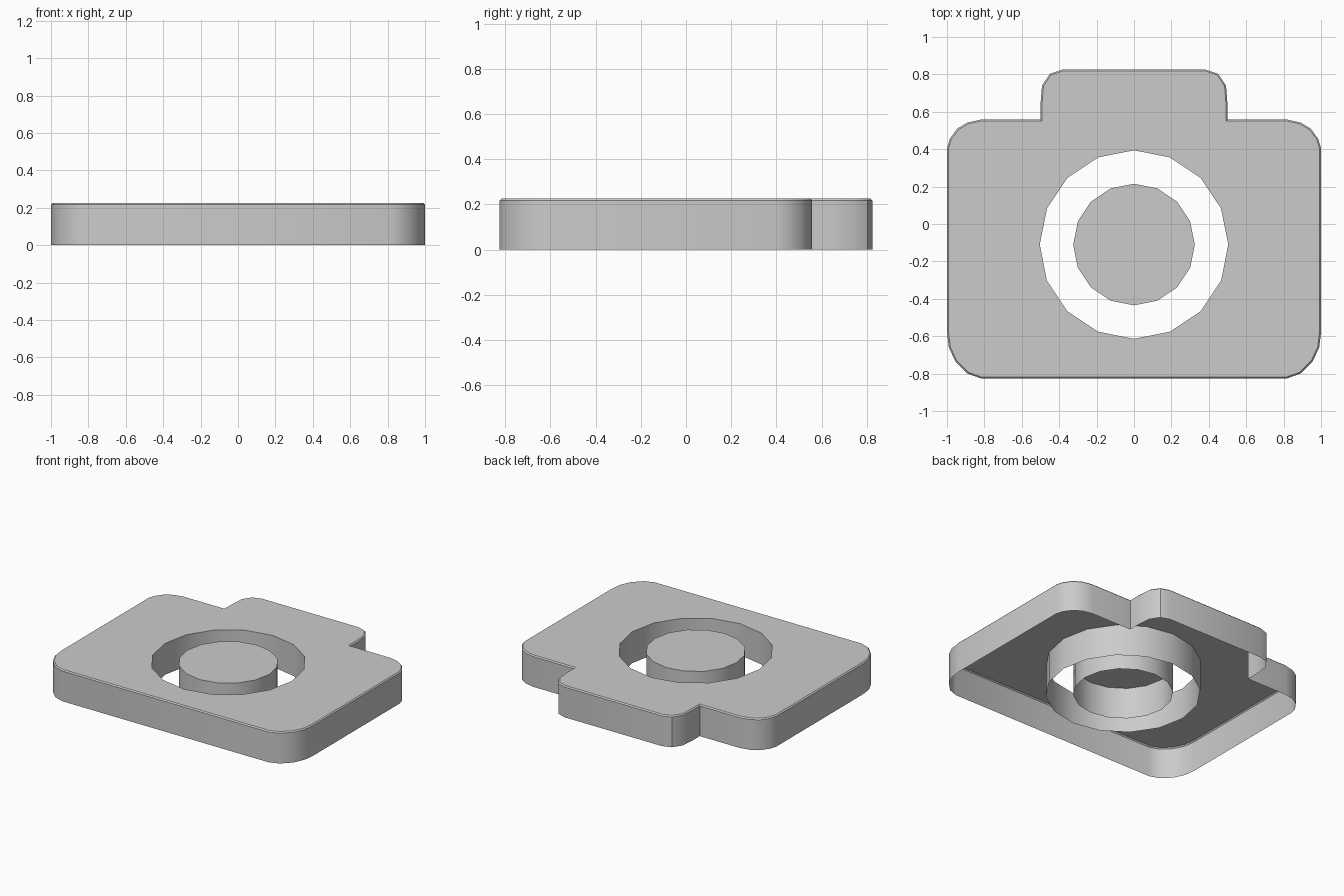
import bpy
import bmesh
from math import sin, cos, tau

if "Cube" in bpy.data.objects:
    bpy.data.objects.remove(bpy.data.objects["Cube"])

HEIGHT = 0.225
CENTRE_Y = -0.11
SIDES = 16


def circle(radius):
    return [(radius * sin(tau * i / SIDES), CENTRE_Y + radius * cos(tau * i / SIDES))
            for i in range(SIDES)]


def make_shell(name, outline, hole=None, bevel=0.0):
    """Flat cap at HEIGHT with walls dropping to the ground, open below."""
    bm = bmesh.new()
    loops = []
    for points in [outline] + ([hole] if hole else []):
        verts = [bm.verts.new((x, y, HEIGHT)) for x, y in points]
        loops.append([bm.edges.new((v, verts[i - 1])) for i, v in enumerate(verts)])
    rims = [e for loop in loops for e in loop]
    if hole:
        bmesh.ops.triangle_fill(bm, edges=rims, use_beauty=True, normal=(0, 0, 1))
    else:
        bmesh.ops.contextual_create(bm, geom=rims)
    result = bmesh.ops.extrude_edge_only(bm, edges=rims)
    for v in result["geom"]:
        if isinstance(v, bmesh.types.BMVert):
            v.co.z = 0
    bmesh.ops.recalc_face_normals(bm, faces=bm.faces[:])
    cap = max(bm.faces, key=lambda f: abs(f.normal.z))
    if cap.normal.z < 0:
        bmesh.ops.reverse_faces(bm, faces=bm.faces[:])
    if bevel:
        bmesh.ops.bevel(bm, geom=loops[0], offset=bevel, segments=1,
                        profile=0.5, affect='EDGES')
    mesh = bpy.data.meshes.new(name)
    bm.to_mesh(mesh)
    bm.free()
    obj = bpy.data.objects.new(name, mesh)
    bpy.context.collection.objects.link(obj)
    bpy.ops.object.select_all(action='DESELECT')
    obj.select_set(True)
    bpy.context.view_layer.objects.active = obj
    bpy.ops.object.shade_smooth_by_angle(angle=0.56)
    return obj


# Camera-shaped body: right half of the outline, mirrored to the left
right = [(0.82, -0.825), (0.89, -0.80), (0.955, -0.735), (0.99, -0.66), (1.0, -0.58),
         (1.0, 0.405), (0.985, 0.455), (0.945, 0.51), (0.89, 0.543), (0.82, 0.558),
         (0.5, 0.558), (0.5, 0.64), (0.492, 0.74), (0.45, 0.803), (0.385, 0.825)]
outline = right + [(-x, y) for x, y in reversed(right)]
make_shell("camera_body", outline, circle(0.504), bevel=0.008)

# Lens disc floating in the round opening
make_shell("lens_disc", circle(0.325))
